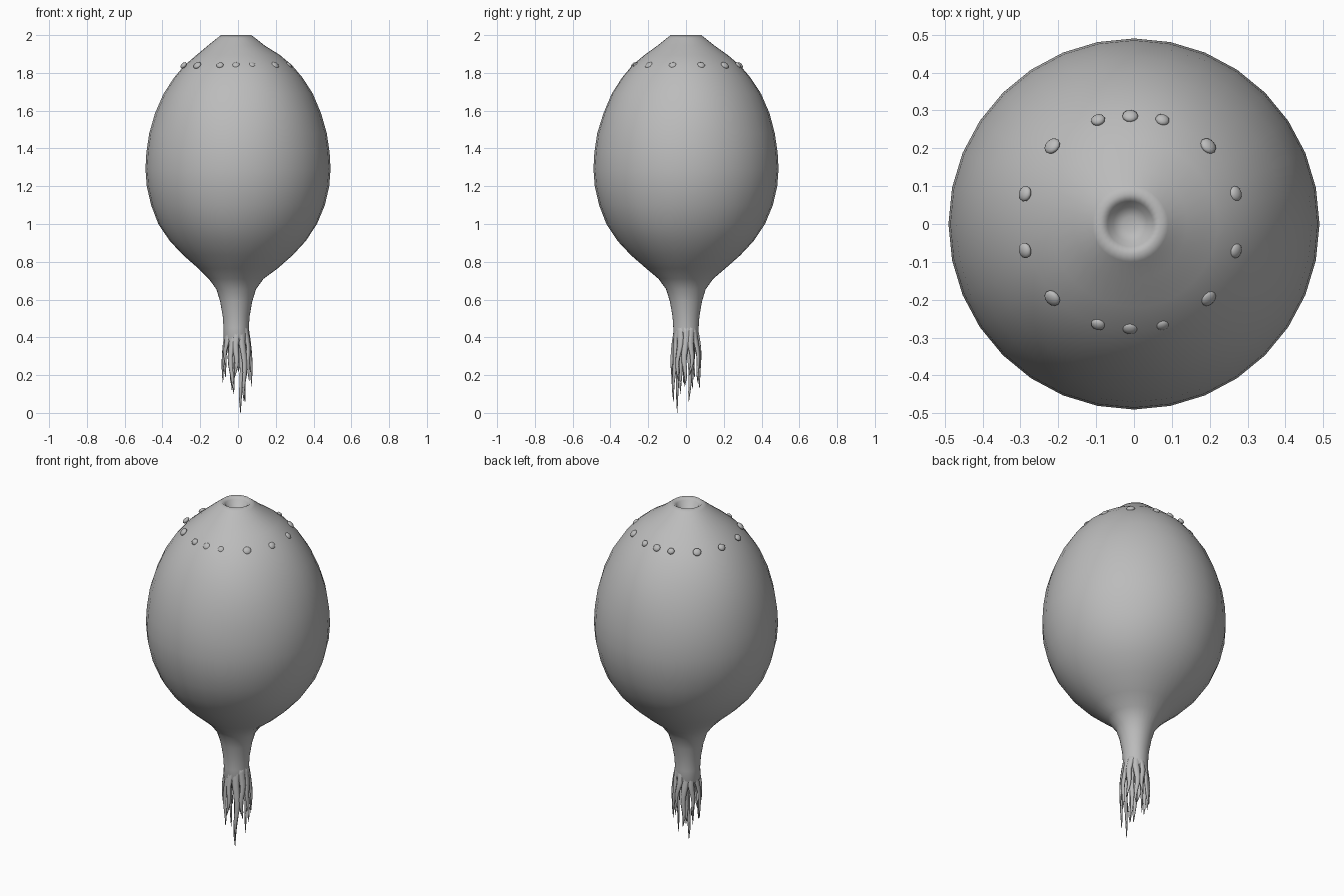
import bpy, bmesh, math, random
from mathutils import Vector, Matrix

cube = bpy.data.objects.get("Cube")
if cube:
    bpy.data.objects.remove(cube, do_unlink=True)
random.seed(4)

grey = bpy.data.materials.new("plain grey")
grey.use_nodes = True
grey.diffuse_color = (0.5, 0.5, 0.5, 1)
grey.node_tree.nodes["Principled BSDF"].inputs["Base Color"].default_value = grey.diffuse_color


def finish(bm, name):
    bmesh.ops.recalc_face_normals(bm, faces=bm.faces)
    mesh = bpy.data.meshes.new(name)
    bm.to_mesh(mesh)
    bm.free()
    mesh.materials.append(grey)
    mesh.shade_smooth()
    obj = bpy.data.objects.new(name, mesh)
    bpy.context.collection.objects.link(obj)
    return obj


def skin(bm, rings):
    """Bridge rings of points and close both ends with a point."""
    loops = [[bm.verts.new(p) for p in ring] for ring in rings]
    n = len(loops[0])
    for a, b in zip(loops, loops[1:]):
        for i in range(n):
            j = (i + 1) % n
            bm.faces.new((a[i], a[j], b[j], b[i]))
    for ring in (loops[0], loops[-1]):
        tip = bm.verts.new(sum((v.co for v in ring), Vector()) / n)
        for i in range(n):
            bm.faces.new((ring[i], ring[(i + 1) % n], tip))


# Bulb and stalk: one turned profile, dimple at the top, (radius, height)
profile = [(0.02, 1.945), (0.045, 1.955), (0.06, 1.985), (0.08, 2.0),
           (0.10, 1.985), (0.15, 1.945), (0.22, 1.895), (0.285, 1.84),
           (0.34, 1.775), (0.395, 1.69), (0.44, 1.585), (0.47, 1.48), (0.485, 1.38),
           (0.49, 1.29), (0.483, 1.2), (0.46, 1.1), (0.42, 1.0), (0.36, 0.91),
           (0.29, 0.835), (0.21, 0.765), (0.145, 0.71), (0.105, 0.655),
           (0.085, 0.59), (0.071, 0.51), (0.067, 0.45), (0.068, 0.39), (0.05, 0.34)]
SIDES = 32
bm = bmesh.new()
rings = []
for r, z in profile:
    # Faint folds, and the neck and stalk lean a little to one side
    shift = -0.01 if r < 0.16 else 0
    ring = []
    for i in range(SIDES):
        a = math.tau * i / SIDES
        fold = 1 + 0.006 * math.sin(5 * a + 4 * z) * (r < 0.45)
        ring.append((r * fold * math.cos(a) + shift, r * fold * math.sin(a), z))
    rings.append(ring)
skin(bm, rings)
finish(bm, "bulb_and_stalk")

# Studs: flattened beads lying on the shoulder, mirrored in both directions
bm = bmesh.new()
spots = [(0, 0.28, 1), (0.085, 0.27, 0.9), (0.206, 0.201, 1.1), (0.278, 0.075, 1)]
for x, y, size in spots:
    for sx in ((1, -1) if x else (1,)):
        for sy in (1, -1):
            out = Vector((x * sx, y * sy, 0)).normalized()
            normal = (out + Vector((0, 0, 0.95))).normalized()
            place = Vector((x * sx - 0.01, y * sy + 0.005, 1.84))
            turn = normal.to_track_quat('Z', 'Y').to_matrix().to_4x4()
            flat = Matrix.Diagonal((0.021 * size, 0.02 * size, 0.012, 1))
            bmesh.ops.create_uvsphere(bm, u_segments=12, v_segments=8, radius=1,
                                      matrix=Matrix.Translation(place) @ turn @ flat)
finish(bm, "shoulder_studs")


# Roots: tapering, slightly wavy strands that fan out of the stalk
def strand(bm, angle, spread, tip, width):
    steps, sides = 9, 6
    start = 0.47
    bend = random.uniform(-0.25, 0.25)
    rings = []
    for k in range(steps):
        t = k / (steps - 1)
        a = angle + bend * t + 0.08 * math.sin(9 * t + angle * 3)
        out = Vector((math.cos(a), math.sin(a), 0))
        side = Vector((-out.y, out.x, 0))
        reach = 0.046 + (spread - 0.046) * math.sin(min(1, t * 1.3) * math.pi / 2)
        centre = out * reach + Vector((-0.005, 0, start + (tip - start) * t))
        w = width * (1 - t) ** 0.65 + 0.0015
        rings.append([centre + side * w * math.cos(math.tau * i / sides)
                      + out * w * 0.6 * math.sin(math.tau * i / sides)
                      for i in range(sides)])
    skin(bm, rings)


bm = bmesh.new()
tips = [0.14, 0.2, 0.16, 0.22, 0.13, 0.19, 0.16, 0.24, 0.12, 0.18, 0.06, 0.17]
for i, tip in enumerate(tips):
    strand(bm, math.tau * i / len(tips), 0.076, tip, 0.022)
for angle, spread, tip in ((-1.0, 0.05, 0.0), (0.6, 0.045, 0.06),
                           (2.2, 0.04, 0.13), (3.9, 0.035, 0.1)):
    strand(bm, angle, spread, tip, 0.02)
finish(bm, "root_strands")
